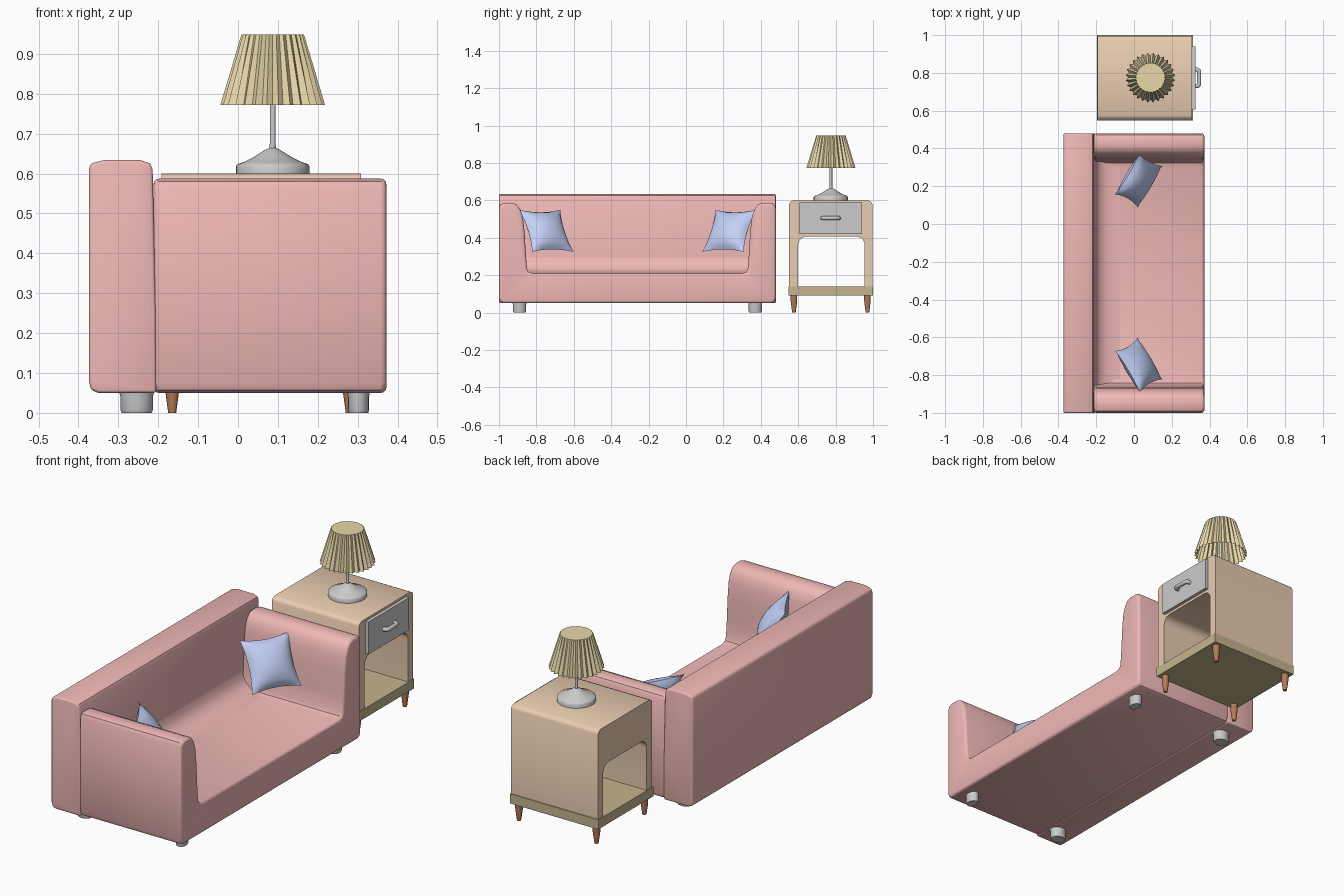
import bpy, bmesh, math
from mathutils import Vector

if "Cube" in bpy.data.objects:
    bpy.data.objects.remove(bpy.data.objects["Cube"])


def material(name, rgb):
    m = bpy.data.materials.new(name)
    m.diffuse_color = (*rgb, 1)
    m.use_nodes = True
    m.node_tree.nodes["Principled BSDF"].inputs["Base Color"].default_value = m.diffuse_color
    return m


RED = material("red_fabric", (0.86, 0.48, 0.47))
BLUE = material("blue_fabric", (0.55, 0.63, 0.93))
WOOD = material("light_wood", (0.82, 0.61, 0.44))
OLIVE = material("base_wood", (0.56, 0.46, 0.27))
DARK = material("dark_wood", (0.45, 0.20, 0.10))
GOLD = material("shade_fabric", (0.80, 0.68, 0.40))


def finish(name, bm, mat=None, angle=40):
    bmesh.ops.recalc_face_normals(bm, faces=bm.faces)
    me = bpy.data.meshes.new(name)
    bm.to_mesh(me)
    bm.free()
    ob = bpy.data.objects.new(name, me)
    bpy.context.collection.objects.link(ob)
    if mat:
        me.materials.append(mat)
    bpy.ops.object.select_all(action='DESELECT')
    ob.select_set(True)
    bpy.context.view_layer.objects.active = ob
    if angle:
        bpy.ops.object.shade_smooth_by_angle(angle=math.radians(angle))
    return ob


def extrude(name, pts, axis, a, b, mat=None, bevel=0.0):
    """Extrude a closed profile along x (pts are y,z) or y (pts are x,z)."""
    bm = bmesh.new()
    def at(p, t):
        return (t, p[0], p[1]) if axis == 'x' else (p[0], t, p[1])
    r0 = [bm.verts.new(at(p, a)) for p in pts]
    r1 = [bm.verts.new(at(p, b)) for p in pts]
    n = len(pts)
    bm.faces.new(r0)
    bm.faces.new(r1)
    for i in range(n):
        j = (i + 1) % n
        bm.faces.new((r0[i], r0[j], r1[j], r1[i]))
    bmesh.ops.recalc_face_normals(bm, faces=bm.faces)
    if bevel:
        sharp = [e for e in bm.edges if e.calc_face_angle(0) > math.radians(50)]
        bmesh.ops.bevel(bm, geom=sharp, offset=bevel, segments=3, profile=0.5,
                        affect='EDGES', clamp_overlap=True)
    return finish(name, bm, mat)


def rect(u0, u1, v0, v1):
    return [(u0, v0), (u1, v0), (u1, v1), (u0, v1)]


def lathe(name, prof, centre, n, mat=None, sx=1, sy=1, angle=40):
    bm = bmesh.new()
    rings = [[bm.verts.new((centre[0] + sx * r * math.cos(2 * math.pi * i / n),
                            centre[1] + sy * r * math.sin(2 * math.pi * i / n), z))
              for i in range(n)] for r, z in prof]
    for lo, hi in zip(rings, rings[1:]):
        for i in range(n):
            j = (i + 1) % n
            bm.faces.new((lo[i], lo[j], hi[j], hi[i]))
    bm.faces.new(rings[0])
    bm.faces.new(rings[-1])
    return finish(name, bm, mat, angle)


# Sofa: U-shaped arms and seat, back slab, soft crease between them
MID = -0.26
half = [(0.74, 0.075), (0.74, 0.56), (0.73, 0.58), (0.71, 0.587), (0.67, 0.587),
        (0.645, 0.577), (0.625, 0.55), (0.612, 0.51), (0.603, 0.43), (0.597, 0.32),
        (0.59, 0.235), (0.582, 0.217), (0.56, 0.21)]
body = [(0.715, 0.05), (0.732, 0.057)] + half
profile = [(MID + u, z) for u, z in body] + [(MID - u, z) for u, z in reversed(body)]
extrude("seat_and_arms", profile, 'x', -0.212, 0.372, RED, 0.014)
back = [(-0.35, 0.05), (-0.368, 0.057), (-0.374, 0.08), (-0.374, 0.61), (-0.37, 0.625),
        (-0.335, 0.634), (-0.245, 0.634), (-0.22, 0.625), (-0.214, 0.61),
        (-0.206, 0.25), (-0.205, 0.05)]
extrude("backrest", back, 'y', -1.0, 0.48, RED, 0.008)
crease = [(-0.23, 0.1), (-0.23, 0.31), (-0.208, 0.30), (-0.2, 0.265), (-0.18, 0.238),
          (-0.15, 0.221), (-0.1, 0.211), (-0.05, 0.209), (-0.05, 0.1)]
extrude("seat_crease", crease, 'y', -0.855, 0.335, RED)

# Sofa legs
for y in (-0.89, 0.37):
    for label, x, sx in (("back", -0.254, 1.1), ("front", 0.302, 0.72)):
        lathe(label + "_sofa_leg", [(0.034, 0), (0.037, 0.008), (0.037, 0.04), (0.041, 0.06)],
              (x, y), 16, None, sx, 0.95)


# Pillows: pinched grid, leaning into each corner
def pillow(name, flip):
    n, bm = 14, bmesh.new()
    c = Vector((0.025, 0.232, 0.437))
    u = Vector((0.13, 0.22, 0)) / 2
    v = Vector((-0.12, 0.07, 0.225)) / 2
    w = u.cross(v).normalized()
    for side in (1, -1):
        g = []
        for i in range(n + 1):
            row = []
            for j in range(n + 1):
                s, t = 2 * i / n - 1, 2 * j / n - 1
                puff = 0.055 * ((1 - s * s) * (1 - t * t)) ** 0.6
                p = (c + u * s * (1 - 0.12 * (1 - t * t)) + v * t * (1 - 0.12 * (1 - s * s))
                     + w * side * puff)
                if flip:
                    p.y = -0.515 - p.y
                row.append(bm.verts.new(p))
            g.append(row)
        for i in range(n):
            for j in range(n):
                bm.faces.new((g[i][j], g[i + 1][j], g[i + 1][j + 1], g[i][j + 1]))
    bmesh.ops.remove_doubles(bm, verts=bm.verts, dist=1e-5)
    finish(name, bm, BLUE, 60)


pillow("right_pillow", False)
pillow("left_pillow", True)

# Side table: cabinet shell open along x, plinth, legs
arch = []
for cy, a0 in ((0.91, 0), (0.645, 90)):
    for k in range(6):
        a = math.radians(a0 + k * 18)
        arch.append((cy + 0.045 * math.cos(a), 0.362 + 0.045 * math.sin(a)))
shell = ([(0.6, 0.135), (0.552, 0.135), (0.552, 0.58), (0.558, 0.592), (0.575, 0.6),
          (0.975, 0.6), (0.99, 0.592), (0.996, 0.58), (0.996, 0.135), (0.955, 0.135)] + arch)
extrude("table_cabinet", shell, 'x', -0.192, 0.308, WOOD)
extrude("table_plinth", rect(0.547, 1.0, 0.09, 0.14), 'x', -0.196, 0.312, OLIVE)
for x in (-0.165, 0.28):
    for y in (0.577, 0.97):
        lathe("table_leg", [(0.010, 0), (0.018, 0.06), (0.018, 0.095)], (x, y), 10, DARK)

# Drawer and its handle
extrude("drawer_front", rect(0.607, 0.94, 0.42, 0.588), 'x', 0.28, 0.325)
cu = bpy.data.curves.new("drawer_handle", 'CURVE')
cu.dimensions = '3D'
cu.bevel_depth = 0.011
cu.bevel_resolution = 3
sp = cu.splines.new('POLY')
path = [(0.32, 0.73), (0.336, 0.73), (0.342, 0.734), (0.345, 0.742),
        (0.345, 0.805), (0.342, 0.813), (0.336, 0.817), (0.32, 0.817)]
sp.points.add(len(path) - 1)
for p, (x, y) in zip(sp.points, path):
    p.co = (x, y, 0.505, 1)
bpy.context.collection.objects.link(bpy.data.objects.new("drawer_handle", cu))

# Lamp base and pole
LAMP = (0.087, 0.775)
lathe("lamp_base", [(0.092, 0.599), (0.092, 0.619), (0.088, 0.624), (0.072, 0.629),
                    (0.05, 0.64), (0.032, 0.651), (0.018, 0.66), (0.008, 0.664),
                    (0.007, 0.68), (0.007, 0.9)], LAMP, 32)

# Pleated shade, capped on top and open below
bm = bmesh.new()
N = 56
top, low = [], []
for i in range(N):
    a = 2 * math.pi * i / N
    d = Vector((math.cos(a), math.sin(a), 0))
    o = Vector((*LAMP, 0))
    top.append(bm.verts.new(o + d * (0.079 if i % 2 else 0.075) + Vector((0, 0, 0.948))))
    low.append(bm.verts.new(o + d * (0.132 if i % 2 else 0.117) + Vector((0, 0, 0.772))))
for i in range(N):
    j = (i + 1) % N
    bm.faces.new((low[i], low[j], top[j], top[i]))
bm.faces.new(top)
finish("lamp_shade", bm, GOLD, 0)
